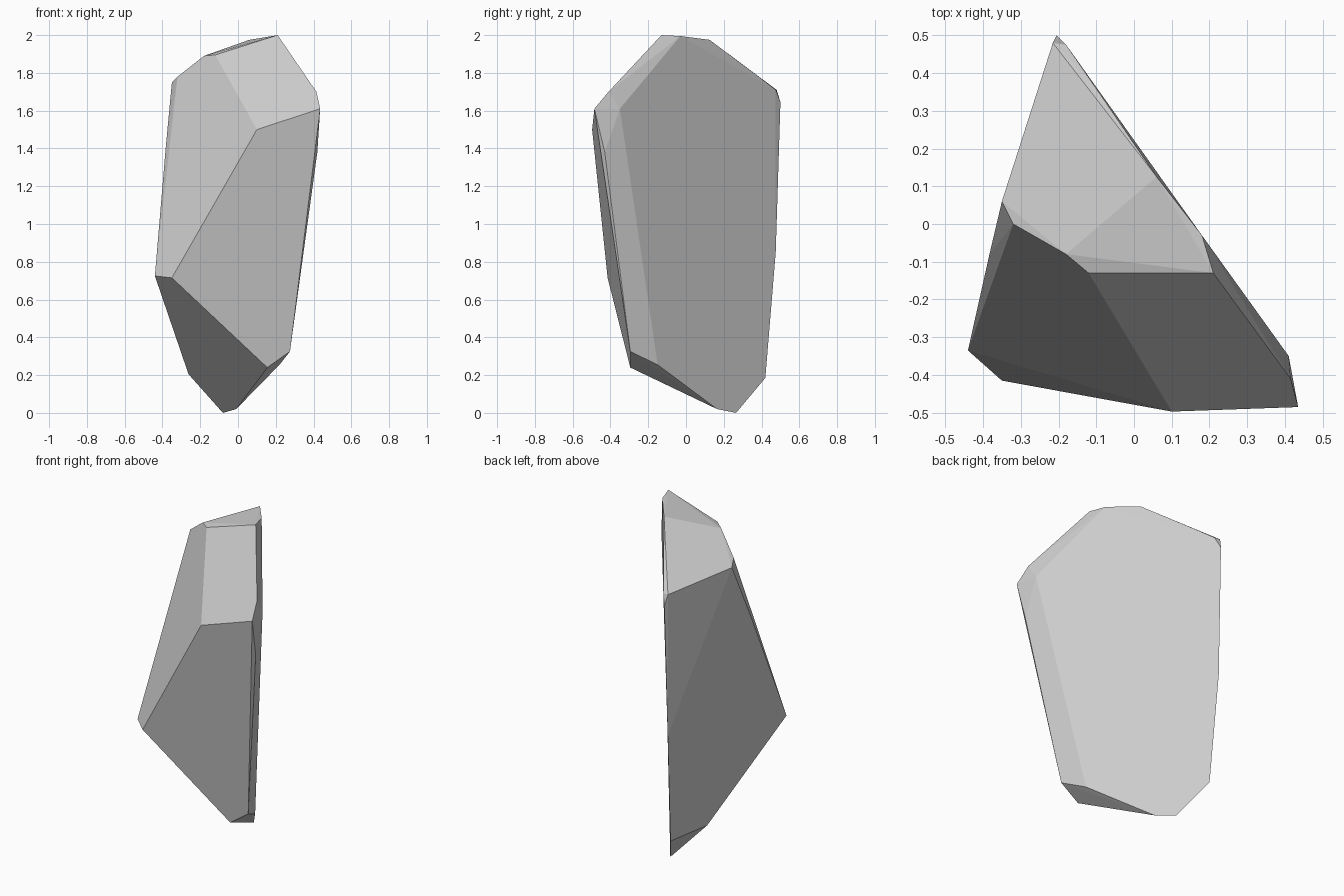
import bpy, bmesh, math

if "Cube" in bpy.data.objects:
    bpy.data.objects.remove(bpy.data.objects["Cube"])

# Corner points of the chipped stone, grouped by region
crown = [(.21, -.13, 2), (.18, -.03, 1.995), (.06, .125, 1.975),
         (-.12, -.13, 1.895), (-.18, -.08, 1.89)]
shoulder = [(-.32, 0, 1.78), (-.35, .06, 1.75), (-.12, .385, 1.78),
            (-.18, .475, 1.71), (-.215, .48, 1.71), (-.205, .5, 1.645),
            (.415, -.41, 1.70), (.41, -.35, 1.61), (.435, -.485, 1.61),
            (.10, -.497, 1.50)]
waist = [(.42, -.43, 1.38), (-.383, -.08, 1.40), (-.21, .475, .85),
         (-.44, -.335, .725), (-.35, -.415, .715)]
foot = [(.275, -.295, .325), (.155, -.295, .24), (.22, -.15, .255),
        (-.262, .17, .205), (-.19, .42, .185), (-.01, .165, .02),
        (-.08, .265, 0)]

# Wrap the corners in a convex shell and merge coplanar triangles
bm = bmesh.new()
for p in crown + shoulder + waist + foot:
    bm.verts.new(p)
hull = bmesh.ops.convex_hull(bm, input=bm.verts[:])
loose = [v for v in bm.verts if not v.link_faces]
bmesh.ops.delete(bm, geom=loose, context='VERTS')
bmesh.ops.dissolve_limit(bm, angle_limit=math.radians(2),
                         verts=bm.verts[:], edges=bm.edges[:])
bmesh.ops.recalc_face_normals(bm, faces=bm.faces[:])

mesh = bpy.data.meshes.new("rock_shard")
bm.to_mesh(mesh)
bm.free()
rock = bpy.data.objects.new("rock_shard", mesh)
bpy.context.collection.objects.link(rock)
